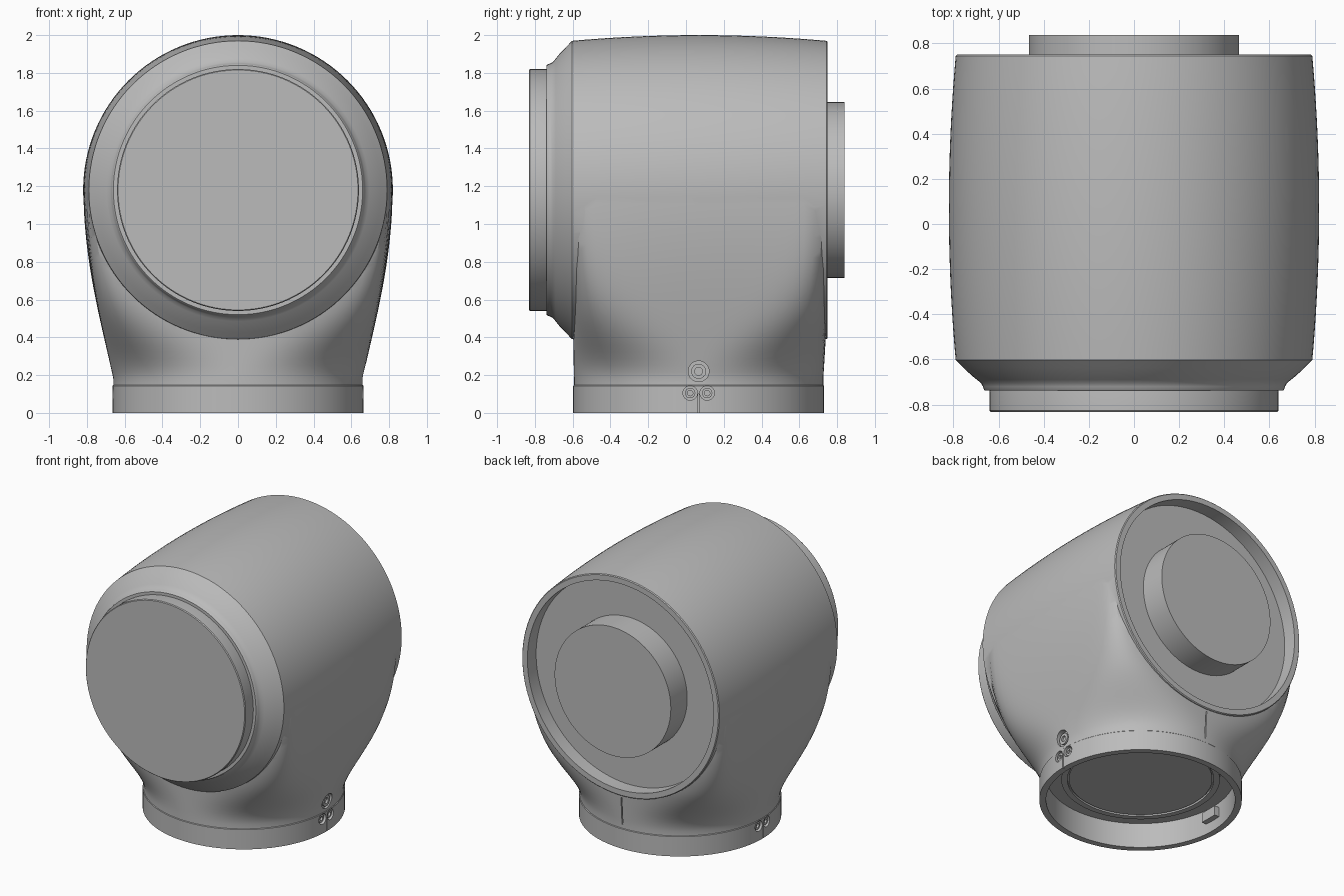
import bpy, math
import bmesh
from mathutils import Vector

AXIS_Z = 1.18      # height of the barrel axis
BASE_Y = 0.067     # centre of the round foot
SEG = 128

if "Cube" in bpy.data.objects:
    bpy.data.objects.remove(bpy.data.objects["Cube"], do_unlink=True)

grey = bpy.data.materials.new("plain_grey")
grey.use_nodes = True
colour = (0.5, 0.5, 0.5, 1)
grey.diffuse_color = colour
grey.node_tree.nodes["Principled BSDF"].inputs["Base Color"].default_value = colour


def loft(name, rings):
    """Closed solid skinned through a list of rings."""
    bm = bmesh.new()
    rows = [[bm.verts.new(p) for p in ring] for ring in rings]
    n = len(rows[0])
    for a, b in zip(rows, rows[1:]):
        for i in range(n):
            j = (i + 1) % n
            bm.faces.new((a[i], a[j], b[j], b[i]))
    bm.faces.new(rows[0])
    bm.faces.new(rows[-1])
    bmesh.ops.recalc_face_normals(bm, faces=bm.faces)
    mesh = bpy.data.meshes.new(name)
    bm.to_mesh(mesh)
    bm.free()
    mesh.materials.append(grey)
    obj = bpy.data.objects.new(name, mesh)
    bpy.context.collection.objects.link(obj)
    return obj


def lathe(name, profile, axis, centre, seg=SEG):
    """Revolve (radius, distance) points about a line along the axis."""
    k = "xyz".index(axis)
    rings = []
    for r, d in profile:
        ring = []
        for i in range(seg):
            t = math.tau * i / seg
            p = Vector(centre)
            p[k] += d
            p[(k + 1) % 3] += r * math.cos(t)
            p[(k + 2) % 3] += r * math.sin(t)
            ring.append(p)
        rings.append(ring)
    return loft(name, rings)


def box(name, centre, size):
    x, y, z = (s / 2 for s in size)
    corners = [(-x, -y), (x, -y), (x, y), (-x, y)]
    return loft(name, [[Vector(centre) + Vector((a, b, h)) for a, b in corners]
                       for h in (-z, z)])


def combine(target, tool, operation):
    """Apply a boolean and discard the tool."""
    tool.hide_render = True
    mod = target.modifiers.new("cut", 'BOOLEAN')
    mod.operation = operation
    mod.solver = 'EXACT'
    mod.object = tool
    bpy.context.view_layer.objects.active = target
    bpy.ops.object.modifier_apply(modifier=mod.name)
    bpy.data.objects.remove(tool, do_unlink=True)


def barrel_radius(y):
    return 0.82 - 0.03 * ((y - 0.07) / 0.67) ** 2


def neck_ring(z):
    """Section that changes from a circle to the outline of the barrel."""
    t = max(0, (z - 0.18) / (AXIS_Z - 0.18))
    half_x = 0.66 + 0.158 * math.sin(math.pi / 2 * t ** 1.05)
    half_y = 0.66 + 0.013 * min(1, t * 3)
    mid_y = BASE_Y + 0.007 * min(1, t * 3)
    power = 2 + 24 * t * t
    ring = []
    for i in range(SEG):
        c, s = (f(math.tau * i / SEG) for f in (math.cos, math.sin))
        r = (abs(c) ** power + abs(s) ** power) ** (-1 / power)
        y = mid_y + half_y * r * s
        bulge = 1 + t * (barrel_radius(y) / 0.82 - 1)
        ring.append(Vector((half_x * r * c * bulge, y, z)))
    return ring


def foot_ring(r, z):
    return [Vector((r * math.cos(math.tau * i / SEG),
                    BASE_Y + r * math.sin(math.tau * i / SEG), z)) for i in range(SEG)]


# Barrel with a hollow-curved front shoulder
axis_point = (0, 0, AXIS_Z)
profile = [(0.66, -0.738), (0.665, -0.733), (0.669, -0.72), (0.677, -0.705),
           (0.695, -0.69), (0.72, -0.67), (0.755, -0.637)]
steps = 20
for i in range(steps + 1):
    y = -0.603 + 1.347 * i / steps
    profile.append((barrel_radius(y), y))
profile.append((0.784, 0.75))
housing = lathe("housing", profile, "y", axis_point)

# Neck and foot blended into the barrel
rings = [foot_ring(0.664, 0), foot_ring(0.664, 0.143), foot_ring(0.66, 0.147)]
rings += [neck_ring(0.18 + (AXIS_Z - 0.18) * i / 28) for i in range(29)]
combine(housing, loft("neck", rings), 'UNION')

# Recesses in the back and under the foot
combine(housing, lathe("back_recess", [(0.745, 0.65), (0.745, 0.9)], "y", axis_point), 'DIFFERENCE')
combine(housing, lathe("foot_recess", [(0.62, -0.1), (0.62, 0.18)], "z", (0, BASE_Y, 0)), 'DIFFERENCE')

# Fine seams
combine(housing, box("back_seam", (0, 0.745, 0.275), (0.008, 0.05, 0.2)), 'DIFFERENCE')
for side in (1, -1):
    combine(housing, box("side_seam", (side * 0.68, BASE_Y, 0.04), (0.06, 0.006, 0.12)), 'DIFFERENCE')

parts = [housing]

# Bolts set into round pockets: side, y, z, pocket radius, surface x
bolts = [(1, BASE_Y, 0.22, 0.055, 0.668)]
for side in (1, -1):
    for offset in (-0.045, 0.045):
        bolts.append((side, BASE_Y + offset, 0.105, 0.038, 0.66))
for side, y, z, r, x in bolts:
    pocket = lathe("pocket", [(r, side * (x - 0.025)), (r, side * (x + 0.06))], "x", (0, y, z), 32)
    combine(housing, pocket, 'DIFFERENCE')
    head = [(r * 0.72, x - 0.035), (r * 0.72, x - 0.008), (r * 0.38, x - 0.008), (r * 0.38, x - 0.022)]
    parts.append(lathe("bolt", [(a, side * d) for a, d in head], "x", (0, y, z), 24))

# Lugs behind the lower bolts
for side, label in ((1, "left"), (-1, "right")):
    parts.append(box(label + "_lug", (side * 0.605, BASE_Y, 0.11), (0.05, 0.13, 0.07)))

# Front cover, back hub and the plate inside the foot
parts.append(lathe("front_cover", [(0.635, -0.7), (0.64, -0.745), (0.64, -0.826), (0.635, -0.832)],
                   "y", axis_point))
parts.append(lathe("back_hub", [(0.465, 0.6), (0.465, 0.838)], "y", axis_point))
parts.append(lathe("foot_ring", [(0.52, 0.22), (0.52, 0.155), (0.48, 0.155), (0.48, 0.17)],
                   "z", (0, BASE_Y, 0)))
parts.append(lathe("foot_plate", [(0.47, 0.2), (0.47, 0.16)], "z", (0, BASE_Y, 0)))

# Smooth curved faces, keep edges crisp
bpy.ops.object.select_all(action='DESELECT')
for obj in parts:
    obj.select_set(True)
bpy.context.view_layer.objects.active = housing
bpy.ops.object.shade_smooth_by_angle(angle=math.radians(28))
